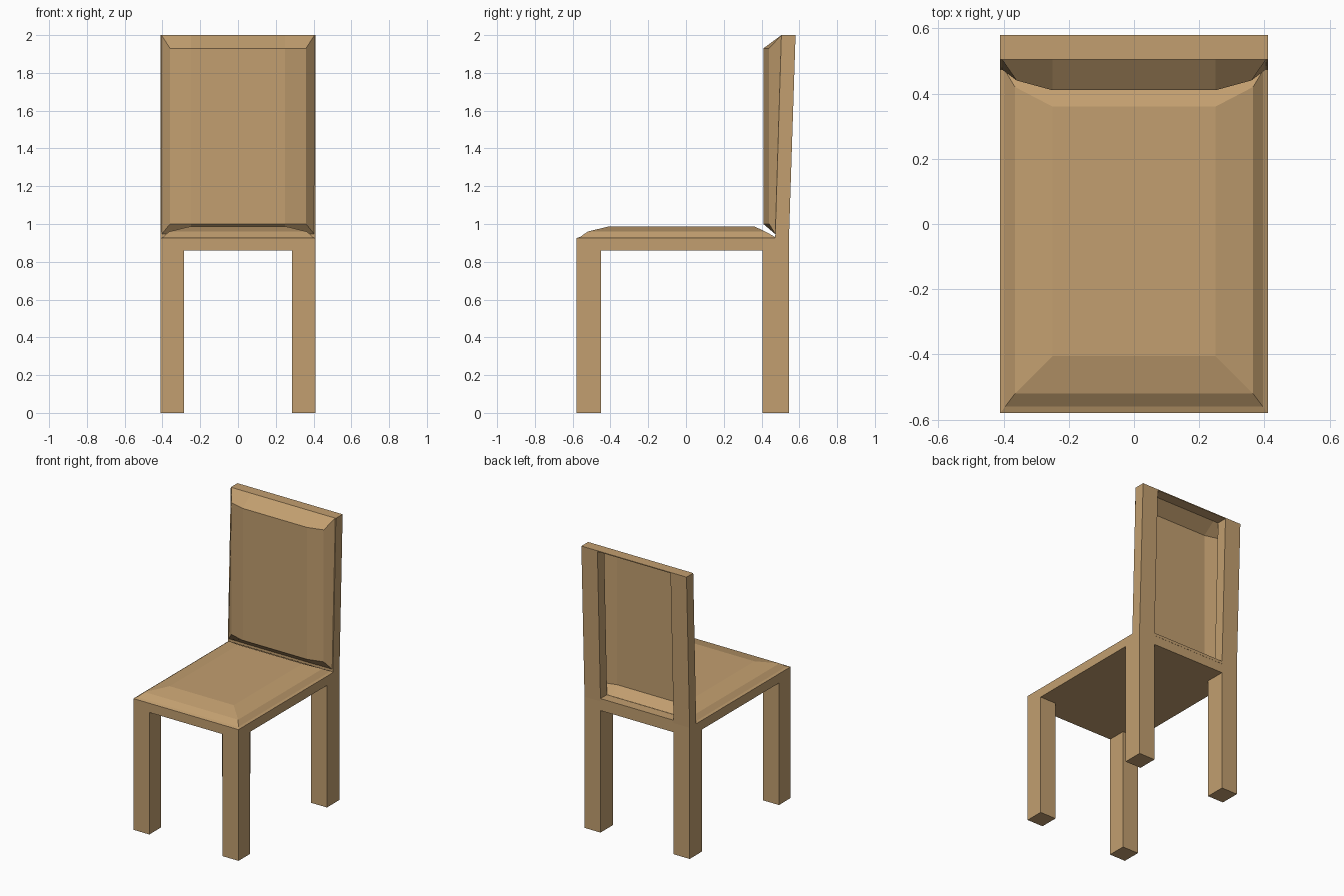
import bpy, bmesh

if "Cube" in bpy.data.objects:
    bpy.data.objects.remove(bpy.data.objects["Cube"])

wood = bpy.data.materials.new("tan_wood")
wood.diffuse_color = (0.54, 0.345, 0.16, 1)
wood.use_nodes = True
wood.node_tree.nodes["Principled BSDF"].inputs["Base Color"].default_value = wood.diffuse_color


def make(name, verts, faces, fix=True):
    bm = bmesh.new()
    vs = [bm.verts.new(v) for v in verts]
    for f in faces:
        bm.faces.new([vs[i] for i in f])
    if fix:
        bmesh.ops.recalc_face_normals(bm, faces=bm.faces)
    me = bpy.data.meshes.new(name)
    bm.to_mesh(me)
    bm.free()
    me.materials.append(wood)
    ob = bpy.data.objects.new(name, me)
    bpy.context.collection.objects.link(ob)
    return ob


def extrude_x(name, profile, x0, x1):
    """Extrude a (y, z) profile along x."""
    n = len(profile)
    verts = [(x, y, z) for x in (x0, x1) for y, z in profile]
    faces = [tuple(range(n)), tuple(range(n, 2 * n))]
    faces += [(i, (i + 1) % n, n + (i + 1) % n, n + i) for i in range(n)]
    return make(name, verts, faces)


def rect(y0, y1, z0, z1):
    return [(y0, z0), (y1, z0), (y1, z1), (y0, z1)]


W, IN = 0.41, 0.285

# legs and leaning back posts, both sides
for side, s in (("left", -1), ("right", 1)):
    a, b = s * IN, s * W
    extrude_x("front_leg_" + side, rect(-0.58, -0.45, 0, 0.86), a, b)
    extrude_x("back_leg_" + side, rect(0.405, 0.545, 0, 0.86), a, b)
    extrude_x("back_post_" + side,
              [(0.472, 0.925), (0.545, 0.925), (0.58, 2), (0.505, 2)], a, b)

# seat frame, low rear rail and thin top cap
extrude_x("seat_frame", rect(-0.58, 0.545, 0.86, 0.925), -W, W)
extrude_x("rear_rail", rect(0.475, 0.546, 0.925, 0.945), -IN, IN)
extrude_x("back_top_cap", rect(0.505, 0.58, 1.994, 2.0), -IN, IN)

# domed seat cushion: stacked rectangular rings
rings = [(0.41, -0.58, 0.475, 0.925), (0.395, -0.56, 0.47, 0.932),
         (0.365, -0.52, 0.42, 0.96), (0.25, -0.405, 0.36, 0.988)]
verts, faces = [], []
for hx, y0, y1, z in rings:
    verts += [(-hx, y0, z), (hx, y0, z), (hx, y1, z), (-hx, y1, z)]
for r in range(len(rings) - 1):
    for i in range(4):
        j = (i + 1) % 4
        faces.append((4 * r + i, 4 * r + j, 4 * r + 4 + j, 4 * r + 4 + i))
faces.append((12, 13, 14, 15))
make("seat_cushion", verts, faces, fix=False)

# back cushion: open-backed padded shell, four columns by four rows
cols = [(-0.36, -0.405, 0.44), (-0.25, -0.25, 0.41),
        (0.25, 0.25, 0.41), (0.36, 0.405, 0.44)]   # inner x, outer x, y
verts = []
for xi, xo, y in cols:
    verts += [(xo, 0.474, 0.945), (xi, y, 1.0), (xi, y, 1.93), (xo, 0.505, 2.0)]
faces = [(4 * c + r, 4 * c + 4 + r, 4 * c + 5 + r, 4 * c + 1 + r)
         for c in range(3) for r in range(3)]
faces += [(0, 1, 2, 3), (15, 14, 13, 12)]
make("back_cushion", verts, faces, fix=False)
